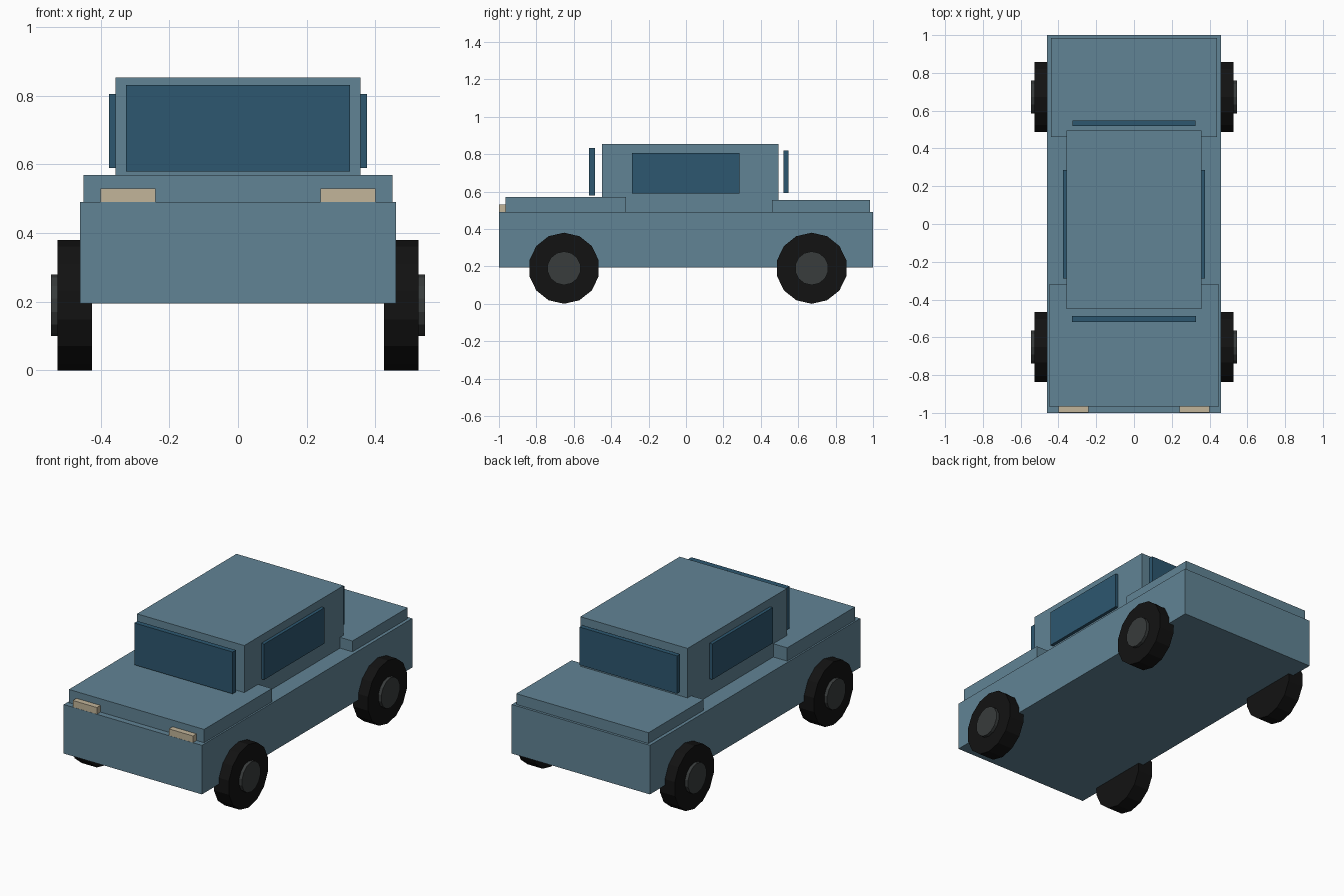
import bpy
import math

if "Cube" in bpy.data.objects:
    bpy.data.objects.remove(bpy.data.objects["Cube"])


def material(name, rgb):
    m = bpy.data.materials.new(name)
    m.diffuse_color = (*rgb, 1.0)
    m.use_nodes = True
    m.node_tree.nodes["Principled BSDF"].inputs["Base Color"].default_value = m.diffuse_color
    return m


PAINT = material("blue_paint", (0.12, 0.23, 0.30))
GLASS = material("dark_glass", (0.026, 0.095, 0.16))
LAMP = material("lamp_cream", (0.54, 0.46, 0.32))
RUBBER = material("black_rubber", (0.006, 0.006, 0.006))
METAL = material("hub_grey", (0.04, 0.045, 0.045))


def box(name, x, y, z, mat):
    """Box from (min, max) pairs on each axis."""
    bpy.ops.mesh.primitive_cube_add(size=1, location=[sum(r) / 2 for r in (x, y, z)])
    ob = bpy.context.object
    ob.name = name
    ob.scale = [r[1] - r[0] for r in (x, y, z)]
    bpy.ops.object.transform_apply(location=False, rotation=False, scale=True)
    ob.data.materials.append(mat)
    return ob


def disc(name, x0, x1, y, radius, mat):
    """14-sided cylinder along x, with a corner pointing up."""
    bpy.ops.mesh.primitive_cylinder_add(
        vertices=14, radius=radius, depth=abs(x1 - x0),
        location=((x0 + x1) / 2, y, 0.19), rotation=(math.pi / 2, 0, math.pi / 2))
    ob = bpy.context.object
    ob.name = name
    ob.data.materials.append(mat)
    return ob


# Bodywork
box("lower_body", (-0.46, 0.46), (-1.0, 1.0), (0.195, 0.49), PAINT)
box("hood", (-0.45, 0.45), (-0.965, -0.32), (0.48, 0.57), PAINT)
box("trunk_lid", (-0.44, 0.44), (0.46, 0.985), (0.48, 0.555), PAINT)
box("cabin", (-0.357, 0.357), (-0.45, 0.495), (0.48, 0.853), PAINT)

# Front and rear glass, standing slightly clear of the cabin
box("windshield", (-0.327, 0.327), (-0.518, -0.487), (0.58, 0.832), GLASS)
box("rear_window", (-0.325, 0.325), (0.52, 0.549), (0.592, 0.82), GLASS)

# Mirrored parts
for side, s in (("left", -1), ("right", 1)):
    box(f"{side}_side_window", sorted((s * 0.35, s * 0.376)), (-0.288, 0.286), (0.59, 0.805), GLASS)
    box(f"{side}_headlight", sorted((s * 0.24, s * 0.40)), (-0.999, -0.96), (0.48, 0.53), LAMP)
    for end, y in (("front", -0.652), ("rear", 0.672)):
        disc(f"{end}_{side}_tyre", s * 0.426, s * 0.526, y, 0.19, RUBBER)
        disc(f"{end}_{side}_hub", s * 0.49, s * 0.545, y, 0.09, METAL)
